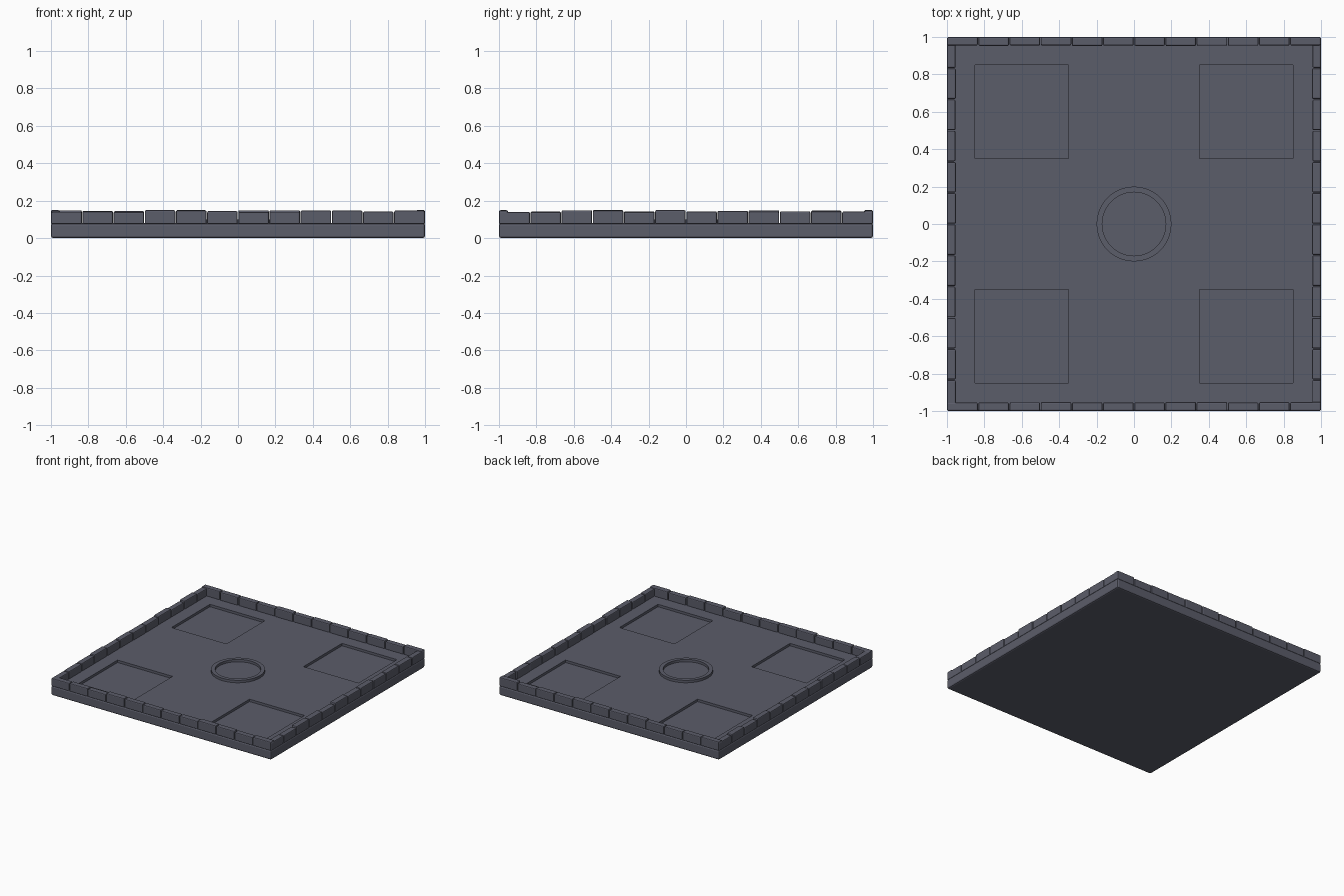
import bpy, bmesh, math, random
from mathutils import Matrix

if "Cube" in bpy.data.objects:
    bpy.data.objects.remove(bpy.data.objects["Cube"])

random.seed(4)
stone = bpy.data.materials.new("dark slate")
stone.diffuse_color = (0.105, 0.109, 0.144, 1)
stone.use_nodes = True
stone.node_tree.nodes["Principled BSDF"].inputs["Base Color"].default_value = stone.diffuse_color

FLOOR = 0.08


def finish(name, bm):
    bmesh.ops.recalc_face_normals(bm, faces=bm.faces)
    mesh = bpy.data.meshes.new(name)
    bm.to_mesh(mesh)
    bm.free()
    mesh.materials.append(stone)
    ob = bpy.data.objects.new(name, mesh)
    bpy.context.collection.objects.link(ob)
    return ob


def box(bm, x0, x1, y0, y1, z0, z1, bevel):
    m = Matrix.Translation(((x0 + x1) / 2, (y0 + y1) / 2, (z0 + z1) / 2))
    m = m @ Matrix.Diagonal((x1 - x0, y1 - y0, z1 - z0, 1))
    verts = bmesh.ops.create_cube(bm, size=1, matrix=m)["verts"]
    if bevel:
        edges = list({e for v in verts for e in v.link_edges})
        bmesh.ops.bevel(bm, geom=edges, offset=bevel, segments=2, profile=0.5,
                        affect='EDGES', clamp_overlap=True)


# Floor slab: a grid whose square cells are sunk for the four pockets
bm = bmesh.new()
box(bm, -1, 1, -1, 1, 0, FLOOR, 0.012)
top = max(bm.faces, key=lambda f: f.calc_center_median().z)
for axis in ((1, 0, 0), (0, 1, 0)):
    for d in (-0.85, -0.35, 0.35, 0.85):
        faces = [f for f in bm.faces if f.normal.z > 0.99 and f.calc_center_median().z > FLOOR - 0.001]
        geom = faces + list({e for f in faces for e in f.edges}) + list({v for f in faces for v in f.verts})
        bmesh.ops.bisect_plane(bm, geom=geom, plane_co=[a * d for a in axis], plane_no=axis)
pockets = []
for f in bm.faces:
    c = f.calc_center_median()
    if f.normal.z > 0.99 and c.z > FLOOR - 0.001 and abs(abs(c.x) - 0.6) < 0.01 and abs(abs(c.y) - 0.6) < 0.01:
        pockets.append(f)
for f in pockets:
    new = bmesh.ops.extrude_discrete_faces(bm, faces=[f])["faces"][0]
    for v in new.verts:
        v.co.z -= 0.02
finish("floor_slab", bm)

# Rim: twelve uneven stones along each side
N, STEP, T = 12, 2 / 12, 0.045
for name, side in (("front", -1), ("back", 1), ("left", -1), ("right", 1)):
    bm = bmesh.new()
    for i in range(N):
        a, b = -1 + i * STEP + 0.002, -1 + (i + 1) * STEP - 0.002
        a, b = max(a, -0.998), min(b, 0.998)
        h = random.uniform(0.138, 0.15)
        o, n = side, side * (1 - T - random.uniform(0, 0.004))
        lo, hi = min(o, n), max(o, n)
        if name in ("front", "back"):
            box(bm, a, b, lo, hi, 0.075, h, 0.007)
        else:
            box(bm, lo, hi, a, b, 0.075, h, 0.007)
    finish("rim_stones_" + name, bm)

# Raised ring in the centre
bm = bmesh.new()
S = 48
profile = [(0.17, FLOOR - 0.005), (0.2, FLOOR - 0.005), (0.2, FLOOR + 0.02), (0.17, FLOOR + 0.02)]
loops = []
for r, z in profile:
    loops.append([bm.verts.new((r * math.cos(2 * math.pi * k / S), r * math.sin(2 * math.pi * k / S), z))
                  for k in range(S)])
for j in range(4):
    p, q = loops[j], loops[(j + 1) % 4]
    for k in range(S):
        bm.faces.new((p[k], p[(k + 1) % S], q[(k + 1) % S], q[k]))
ring = finish("centre_ring", bm)
bpy.context.view_layer.objects.active = ring
ring.select_set(True)
bpy.ops.object.shade_smooth_by_angle(angle=math.radians(30))
